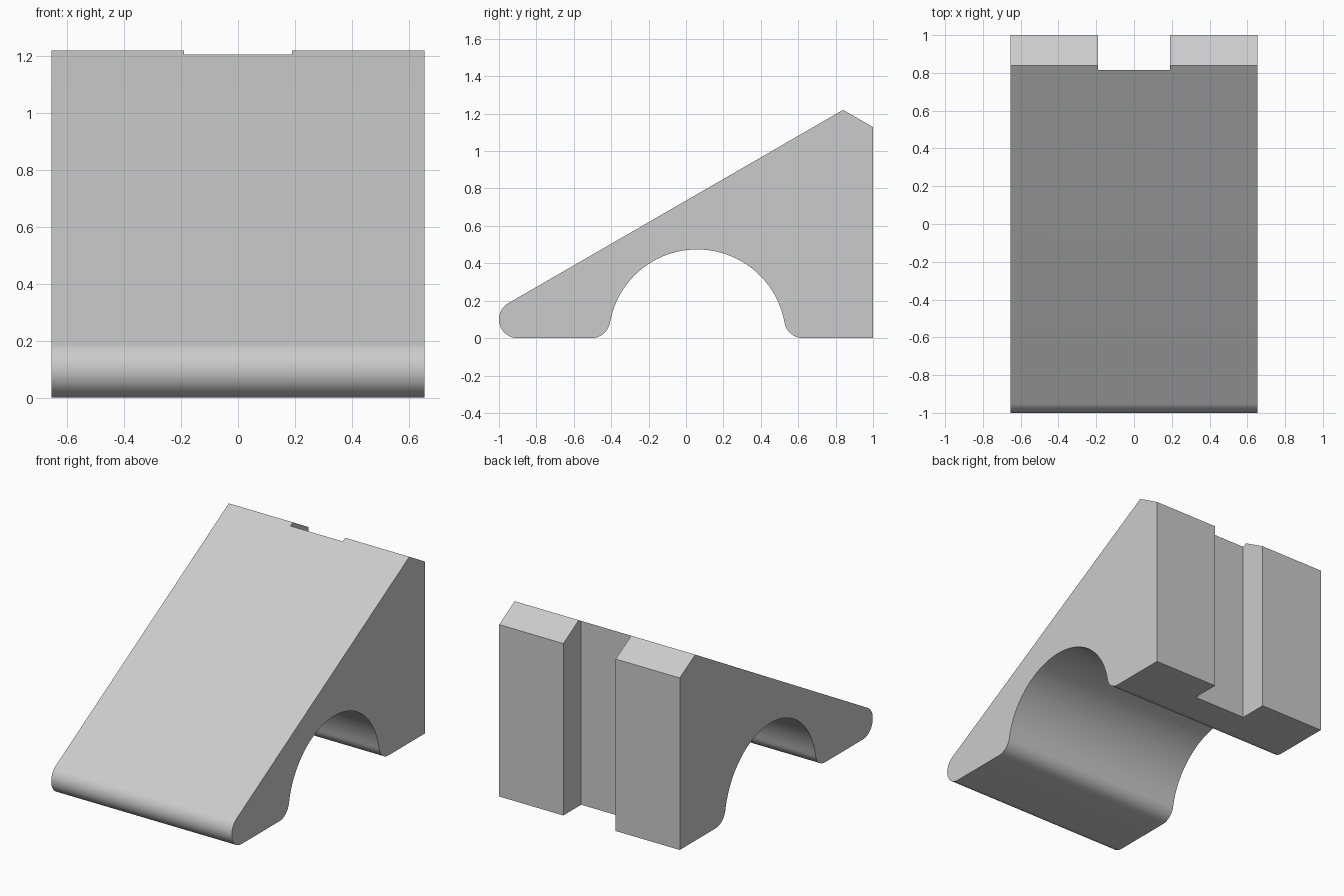
import bpy, bmesh
from math import sin, cos, radians, degrees, sqrt, asin

if "Cube" in bpy.data.objects:
    bpy.data.objects.remove(bpy.data.objects["Cube"], do_unlink=True)

HALF_WIDTH = 0.655
ARCH_Y, ARCH_R, FILLET = 0.06, 0.474, 0.1


def arc(cy, cz, r, start, end, steps):
    """Points on an arc in the side plane, angles in degrees."""
    angles = [radians(start + (end - start) * i / steps) for i in range(steps + 1)]
    return [(cy + r * cos(a), cz + r * sin(a)) for a in angles]


# Side profile: rounded nose, filleted arch, upright back, sloping top
reach = ARCH_R + FILLET
offset = sqrt(reach ** 2 - FILLET ** 2)
tilt = degrees(asin(FILLET / reach))
profile = arc(-1 + FILLET, FILLET, FILLET, 120, 270, 20)
profile += arc(ARCH_Y - offset, FILLET, FILLET, 270, 360 - tilt, 12)
profile += arc(ARCH_Y, 0, ARCH_R, 180 - tilt, tilt, 48)[1:-1]
profile += arc(ARCH_Y + offset, FILLET, FILLET, 180 + tilt, 270, 12)
profile += [(1, 0), (1, 1.128), (0.84, 1.22)]

# Wedge body, extruded across the width
bm = bmesh.new()
side = bm.faces.new([bm.verts.new((-HALF_WIDTH, y, z)) for y, z in profile])
extruded = bmesh.ops.extrude_face_region(bm, geom=[side])
far_verts = [v for v in extruded["geom"] if isinstance(v, bmesh.types.BMVert)]
bmesh.ops.translate(bm, verts=far_verts, vec=(2 * HALF_WIDTH, 0, 0))
bmesh.ops.recalc_face_normals(bm, faces=bm.faces)
mesh = bpy.data.meshes.new("wedge_body")
bm.to_mesh(mesh)
bm.free()
body = bpy.data.objects.new("wedge_body", mesh)
bpy.context.collection.objects.link(body)

# Full-height slot down the middle of the back
bpy.ops.mesh.primitive_cube_add(size=1, location=(0, 1.065, 0.6))
cutter = bpy.context.object
cutter.name = "slot_cutter"
cutter.scale = (0.38, 0.5, 2)
cutter.hide_render = True

slot = body.modifiers.new("back_slot", "BOOLEAN")
slot.operation = "DIFFERENCE"
slot.solver = "EXACT"
slot.object = cutter

bpy.ops.object.select_all(action="DESELECT")
body.select_set(True)
bpy.context.view_layer.objects.active = body
bpy.ops.object.modifier_apply(modifier=slot.name)
bpy.data.objects.remove(cutter, do_unlink=True)
bpy.ops.object.shade_smooth_by_angle(angle=radians(30))
